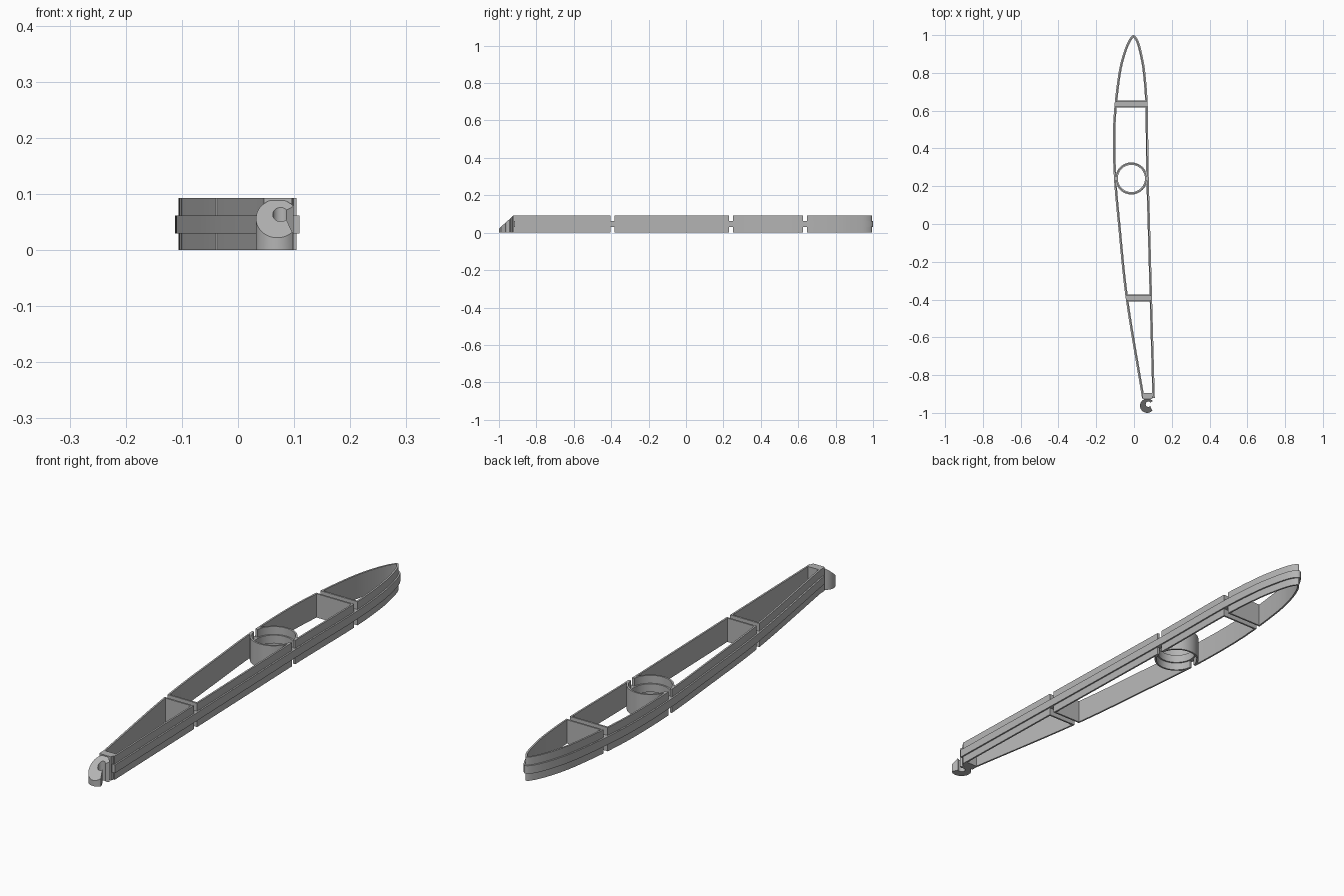
import bpy, bmesh, math
from mathutils import Vector

if "Cube" in bpy.data.objects:
    bpy.data.objects.remove(bpy.data.objects["Cube"], do_unlink=True)

TOP, BAND_LOW, BAND_HIGH = 0.093, 0.03, 0.062
WALL, LIP, SLOT = 0.007, 0.006, 0.022
SPARS = {"front_spar": -0.392, "rear_spar": 0.636}
RING_X, RING_Y, RING_R = -0.014, 0.241, 0.085

grey = bpy.data.materials.new("plain_grey")
grey.use_nodes = True
grey.diffuse_color = (0.46, 0.46, 0.46, 1)
grey.node_tree.nodes["Principled BSDF"].inputs["Base Color"].default_value = grey.diffuse_color


def finish(name, bm):
    bmesh.ops.recalc_face_normals(bm, faces=bm.faces)
    mesh = bpy.data.meshes.new(name)
    bm.to_mesh(mesh)
    bm.free()
    mesh.materials.append(grey)
    ob = bpy.data.objects.new(name, mesh)
    bpy.context.collection.objects.link(ob)
    return ob


def loop_wall(name, outer, inner, low, high):
    """Closed wall between two outlines with equal point counts."""
    bm = bmesh.new()
    rows = [[bm.verts.new((p.x, p.y, z)) for p in line]
            for line, z in ((outer, low), (outer, high), (inner, high), (inner, low))]
    n = len(outer)
    for k in range(4):
        a, b = rows[k], rows[(k + 1) % 4]
        for i in range(n):
            j = (i + 1) % n
            bm.faces.new((a[i], a[j], b[j], b[i]))
    return finish(name, bm)


def add_prism(bm, points, low, high):
    base = [bm.verts.new((p[0], p[1], low)) for p in points]
    face = bm.faces.new(base)
    out = bmesh.ops.extrude_face_region(bm, geom=[face])
    top = [v for v in out["geom"] if isinstance(v, bmesh.types.BMVert)]
    for v in top:
        v.co.z = high
    return top


def box_points(x0, x1, y0, y1):
    return [(x0, y0), (x1, y0), (x1, y1), (x0, y1)]


def spline(points, steps=10):
    pts = [Vector(p) for p in points]
    pts = [2 * pts[0] - pts[1]] + pts + [2 * pts[-1] - pts[-2]]
    line = []
    for a, b, c, d in zip(pts, pts[1:], pts[2:], pts[3:]):
        for s in range(steps):
            t = s / steps
            line.append(0.5 * (2 * b + (c - a) * t + (2 * a - 5 * b + 4 * c - d) * t * t
                               + (3 * b - a - 3 * c + d) * t ** 3))
    return line + [pts[-2]]


def inset(line, amount):
    """Mitred inward offset of a counter-clockwise outline."""
    result = []
    for i, p in enumerate(line):
        e = (p - line[i - 1]).normalized()
        f = (line[(i + 1) % len(line)] - p).normalized()
        n, m = Vector((-e.y, e.x)), Vector((-f.y, f.x))
        result.append(p + (n + m) * (amount / (1 + n.dot(m))))
    return result


def circle(radius, n=64):
    return [Vector((RING_X + radius * math.cos(math.tau * i / n),
                    RING_Y + radius * math.sin(math.tau * i / n))) for i in range(n)]


def edge_x(y, side):
    """Wall position on one side (-1 or 1) at the given y."""
    half = [p for p in wall_line if (p.x - 0.03 + 0.035 * (y + 0.4)) * side > 0]
    return min(half, key=lambda p: abs(p.y - y)).x


# Aerofoil outline: up the right flank, over the nose, down the left flank
outline = spline([(0.110, -0.92), (0.096, -0.4), (0.085, 0), (0.077, 0.3), (0.073, 0.62),
                  (0.060, 0.8), (0.043, 0.9), (0.023, 0.97), (-0.003, 1.0), (-0.030, 0.97),
                  (-0.058, 0.9), (-0.082, 0.8), (-0.104, 0.62), (-0.112, 0.45),
                  (-0.106, 0.24), (-0.085, 0), (-0.043, -0.4), (0.042, -0.92)])
wall_line = inset(outline, LIP)

notched = [loop_wall("outer_wall", wall_line, inset(outline, LIP + WALL), 0, TOP),
           loop_wall("bearing_ring", circle(RING_R), circle(RING_R - WALL), 0, TOP)]
loop_wall("outer_band", outline, inset(outline, LIP + WALL / 2), BAND_LOW, BAND_HIGH)
loop_wall("bearing_ledge", circle(RING_R - WALL / 2), circle(RING_R - WALL - LIP),
          BAND_LOW, BAND_HIGH)

# Cross spars, slotted above and below the band
for name, y in SPARS.items():
    bm = bmesh.new()
    h = SLOT / 2 + WALL
    add_prism(bm, [(edge_x(y + v, s) - s * 0.003, y + v)
                   for s, v in ((-1, -h), (1, -h), (1, h), (-1, h))], 0, TOP)
    notched.append(finish(name, bm))

# Slot cutter shared by walls, ring and spars
bm = bmesh.new()
for y in (*SPARS.values(), RING_Y):
    for low, high in ((-0.1, BAND_LOW), (BAND_HIGH, 0.2)):
        add_prism(bm, box_points(-0.2, 0.2, y - SLOT / 2, y + SLOT / 2), low, high)
cutter = finish("slot_cutter", bm)
cutter.hide_render = True
for ob in notched:
    mod = ob.modifiers.new("slots", "BOOLEAN")
    mod.operation, mod.solver, mod.object = "DIFFERENCE", "EXACT", cutter
    deps = bpy.context.evaluated_depsgraph_get()
    mesh = bpy.data.meshes.new_from_object(ob.evaluated_get(deps))
    ob.modifiers.clear()
    ob.data = mesh
bpy.data.objects.remove(cutter, do_unlink=True)

# Tail web and the C-shaped hook with its sloping top
bm = bmesh.new()
add_prism(bm, [(0.044, -0.895), (0.046, -0.926), (0.096, -0.926), (0.103, -0.895)], 0, TOP)
finish("tail_web", bm)
bm = bmesh.new()
center, steps = Vector((0.070, -0.962)), 28
angles = [math.radians(40 + 275 * i / steps) for i in range(steps + 1)]
hook = [center + 0.038 * Vector((math.cos(a), math.sin(a))) for a in angles]
hook += [center + Vector((0.006, 0.008)) + 0.014 * Vector((math.cos(a), math.sin(a)))
         for a in reversed(angles)]
for v in add_prism(bm, hook, 0, TOP):
    v.co.z = min(TOP, 0.022 + (v.co.y + 1) * 0.9)
finish("tail_hook", bm)

# Smooth curved flanks, keep crisp edges
for ob in bpy.context.scene.objects:
    if ob.type == "MESH" and ob.data.materials and ob.data.materials[0] == grey:
        bpy.ops.object.select_all(action="DESELECT")
        ob.select_set(True)
        bpy.context.view_layer.objects.active = ob
        bpy.ops.object.shade_smooth_by_angle(angle=math.radians(30))
